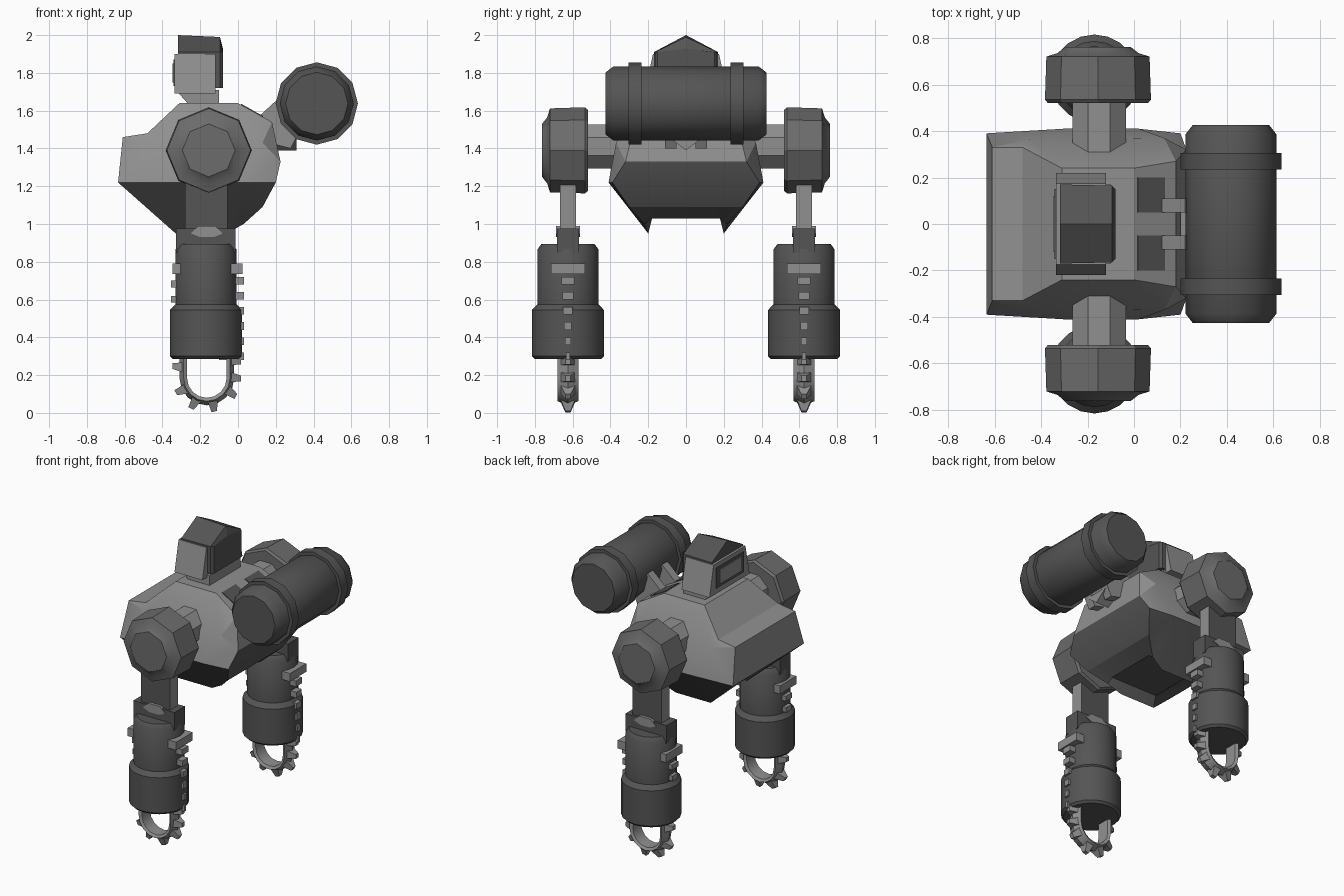
import bpy, bmesh, math
from mathutils import Vector

cube = bpy.data.objects.get("Cube")
if cube:
    bpy.data.objects.remove(cube)


def material(name, v):
    m = bpy.data.materials.new(name)
    m.use_nodes = True
    m.diffuse_color = (v, v, v, 1)
    b = next(n for n in m.node_tree.nodes if n.type == 'BSDF_PRINCIPLED')
    b.inputs["Base Color"].default_value = (v, v, v, 1)
    return m


LIGHT = material("light grey", 0.28)
MID = material("mid grey", 0.15)
DARK = material("dark grey", 0.09)


def build(name, verts, faces, mats, rule=None, smooth=0):
    """Mesh object with outward normals; rule(face) picks the material."""
    bm = bmesh.new()
    vs = [bm.verts.new(v) for v in verts]
    for f in faces:
        bm.faces.new([vs[i] for i in f])
    bmesh.ops.recalc_face_normals(bm, faces=bm.faces)
    for f in bm.faces:
        f.material_index = rule(f) if rule else 0
    me = bpy.data.meshes.new(name)
    bm.to_mesh(me)
    bm.free()
    ob = bpy.data.objects.new(name, me)
    bpy.context.collection.objects.link(ob)
    for m in mats:
        me.materials.append(m)
    if smooth:
        bpy.ops.object.select_all(action='DESELECT')
        ob.select_set(True)
        bpy.context.view_layer.objects.active = ob
        bpy.ops.object.shade_smooth_by_angle(angle=math.radians(smooth))


def loft(name, rings, mats, rule=None, smooth=0):
    """Skin a list of equal-length rings and cap both ends."""
    n = len(rings[0])
    faces = [(k * n + i, k * n + (i + 1) % n, (k + 1) * n + (i + 1) % n, (k + 1) * n + i)
             for k in range(len(rings) - 1) for i in range(n)]
    last = (len(rings) - 1) * n
    faces += [tuple(range(n)), tuple(range(last, last + n))]
    build(name, [p for r in rings for p in r], faces, mats, rule, smooth)


def lathe(name, center, axis, profile, sides, mat, smooth=0, turn=0):
    """Profile of (distance along axis, radius) about the y or z axis."""
    rings = []
    for d, r in profile:
        ring = []
        for i in range(sides):
            a = math.tau * i / sides + turn
            u, w = r * math.cos(a), r * math.sin(a)
            p = (u, d, w) if axis == 'y' else (u, w, d)
            ring.append(Vector(center) + Vector(p))
        rings.append(ring)
    loft(name, rings, [mat], None, smooth)


def prism(name, profile, y0, y1, mats, rule=None):
    """Extrude an (x, z) outline from y0 to y1."""
    loft(name, [[(x, y, z) for x, z in profile] for y in (y0, y1)], mats, rule)


def box(name, x, y, z, mats, rule=None):
    prism(name, [(x[0], z[0]), (x[1], z[0]), (x[1], z[1]), (x[0], z[1])], *y, mats, rule)


# Torso: side outline with half widths, closed by faceted flanks
outline = [(-.635, 1.22, .39), (-.61, 1.46, .33), (-.48, 1.48, .33), (-.31, 1.64, .24),
           (0, 1.64, .24), (.18, 1.54, .27), (.225, 1.33, .32), (.2, 1.22, .39),
           (.13, 1.09, .3), (.03, 1.0, .22), (-.06, .95, .2), (-.33, .95, .2)]
flank = [(-.45, 1.43, .365), (.13, 1.43, .37), (-.3, 1.22, .41), (.02, 1.22, .41)]
n = len(outline)
verts = []
for s in (1, -1):
    verts += [(x, s * y, z) for x, z, y in outline]
    verts += [(x, s * .18, max(z, 1.03)) for x, z, y in outline]
    verts += [(x, s * y, z) for x, z, y in flank]
side = 2 * n + len(flank)
m1, m2, e1, e2 = range(2 * n, side)
half = [(i, (i + 1) % n, n + (i + 1) % n, n + i) for i in range(n)]
half += [(2, 3, m1), (3, 4, m2, m1), (4, 5, m2), (5, 6, m2), (6, 7, e2, m2), (m1, m2, e2, e1),
         (1, 2, m1), (0, 1, m1, e1), (7, 8, e2), (8, 9, e2), (9, 10, e2),
         (10, 11, e1, e2), (11, 0, e1)]
faces = half + [tuple(i + side for i in f) for f in half]
faces += [(n + i, n + (i + 1) % n, side + n + (i + 1) % n, side + n + i) for i in range(n)]


def torso_rule(f):
    c = f.calc_center_median()
    return int(c.z < 1.215 or (c.x > .19 and c.z < 1.3 and f.normal.x > .8))


build("torso", verts, faces, [LIGHT, DARK], torso_rule, 20)

# Head: flared light housing under a dark gabled hood
prism("neck", [(-.25, 1.62), (-.1, 1.62), (-.1, 1.71), (-.33, 1.71)], -.17, .17, [LIGHT])
loft("head_housing", [[(x, s * h, z) for x, s in ((-.335, -1), (-.12, -1), (-.12, 1), (-.335, 1))]
                      for z, h in ((1.69, .22), (1.9, .175))], [LIGHT])
loft("head_hood", [[(x, -h, 1.72), (x, h, 1.72), (x, h, 1.91), (x, 0, top), (x, -h, 1.91)]
                   for x, h, top in ((-.318, .17, 2.0), (-.095, .165, 1.99), (-.08, .15, 1.93))],
     [DARK])
box("visor_frame", (-.341, -.334), (-.15, .15), (1.73, 1.87), [DARK])
box("visor", (-.346, -.340), (-.12, .12), (1.75, 1.85), [LIGHT])

# Rear deck panels and tank mounts
for s, word in ((1, "left"), (-1, "right")):
    prism("deck_panel_" + word, [(.015, 1.629), (.13, 1.565), (.133, 1.571), (.018, 1.636)],
          s * .05, s * .2, [DARK])
    prism("tank_mount_" + word, [(.1, 1.56), (.22, 1.67), (.33, 1.5), (.28, 1.4), (.2, 1.42)],
          s * .05, s * .11, [LIGHT])
loft("tank_mount_wedge", [[(x, -.09, 1.46), (x, 0, 1.39), (x, .09, 1.46)] for x in (.2, .31)],
     [LIGHT])

# Tank with two hoops
tank = (.417, 0, 1.638)
lathe("tank", tank, 'y', [(-.425, .165), (-.385, .196), (.385, .196), (.425, .165)], 12, DARK, 40)
for s, word in ((1, "left"), (-1, "right")):
    lathe("tank_hoop_" + word, tank, 'y', [(s * .235, .218), (s * .305, .218)], 12, DARK, 40)

# Arms, one on each side
SX = -.17
for s, word in ((1, "left"), (-1, "right")):
    cy = s * .625
    lathe("shoulder_axle_" + word, (-.15, 0, 1.41), 'y',
          [(s * .29, .09), (s * .31, .125), (s * .55, .125)], 8, LIGHT, 0, math.pi / 8)
    lathe("shoulder_" + word, (-.155, 0, 1.39), 'y',
          [(s * .52, .215), (s * .535, .228), (s * .72, .222), (s * .735, .175), (s * .762, .14)],
          8, MID, 30)
    box("upper_arm_" + word, (-.28, -.055), (cy - .043, cy + .043), (.92, 1.3), [LIGHT, DARK],
        lambda f: int(abs(f.normal.y) > .5))
    box("elbow_block_" + word, (-.328, -.012), (cy - .058, cy + .058), (.85, .975), [DARK])
    prism("elbow_cover_" + word,
          [(-.25, .95), (-.2, .93), (-.13, .93), (-.08, .95), (-.12, .99), (-.21, .99)],
          cy - .063, cy + .063, [LIGHT])
    lathe("forearm_sleeve_" + word, (SX, cy, 0), 'z',
          [(.285, .175), (.3, .19), (.545, .19), (.575, .162), (.865, .162), (.895, .14)],
          20, DARK, 40)
    box("sleeve_clamp_" + word, (-.348, .025), (cy - .09, cy + .09), (.735, .792), [LIGHT])

    # Small studs down both sides of the sleeve
    for k in range(6):
        z, h = .7 - .08 * k, .035 - .005 * k
        box("sleeve_stud_" + word, (-.1, .032), (cy - h, cy + h), (z - .02, z + .02), [LIGHT])
        if k < 3:
            box("sleeve_stud_" + word, (-.355, -.1), (cy - h, cy + h), (z - .035, z), [LIGHT])

    # Saw loop: ridged section swept round a U
    R, bend = .105, .185
    path = [(Vector((SX + R + .005, cy, .4)), Vector((1, 0, 0)))]
    for i in range(9):
        a = -math.pi * i / 8
        d = Vector((math.cos(a), 0, math.sin(a)))
        path.append((Vector((SX + .005, cy, bend)) + d * R, d))
    path.append((Vector((SX - R + .005, cy, .4)), Vector((-1, 0, 0))))
    section = [(0, -.045), (.018, -.055), (.04, 0), (.018, .055), (0, .045)]
    loft("saw_loop_" + word, [[p + d * o + Vector((0, w, 0)) for o, w in section] for p, d in path],
         [LIGHT], None, 35)

    # Saw teeth, raked along the loop
    spots = [(Vector((SX + .11, cy, z)), 0) for z in (.28, .19)]
    spots += [(None, a) for a in (-30, -75, -115, -152)]
    spots += [(Vector((SX - .1, cy, .24)), -180)]
    for p, deg in spots:
        a = math.radians(deg)
        d = Vector((math.cos(a), 0, math.sin(a)))
        t = Vector((d.z, 0, -d.x))
        if p is None:
            p = Vector((SX + .005, cy, bend)) + d * R
        loft("saw_tooth_" + word,
             [[p + d * o + t * (q + lean) + Vector((0, w, 0))
               for q, w in ((-b, -h), (b, -h), (b, h), (-b, h))]
              for o, b, h, lean in ((.015, .028, .04, 0), (.077, .015, .014, .008))], [LIGHT])
